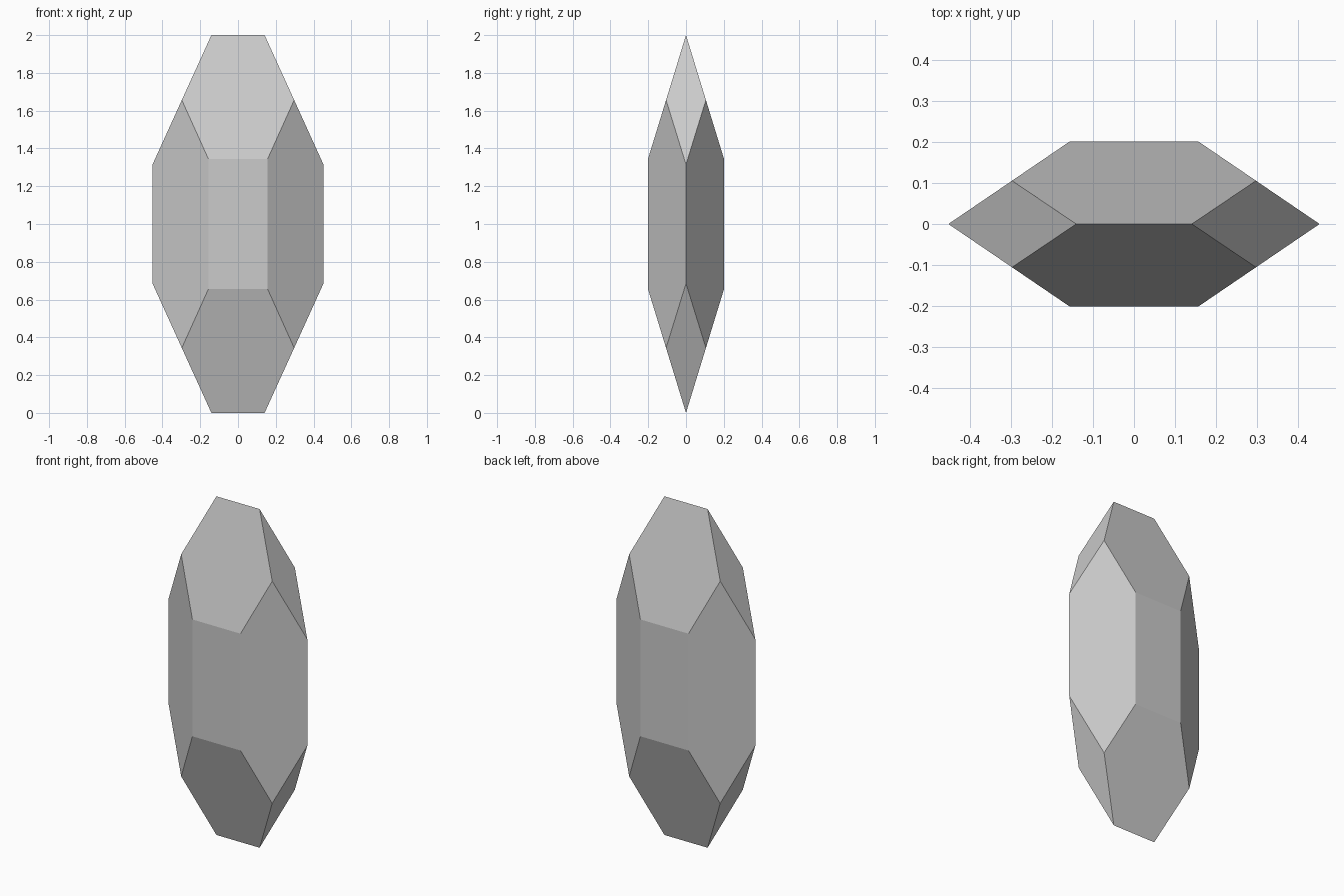
import bpy, bmesh
from mathutils import Vector
from itertools import product

if "Cube" in bpy.data.objects:
    bpy.data.objects.remove(bpy.data.objects["Cube"])

# Stone block: half width, half thickness and half height of the crystal
W, T, H = 0.4525, 0.201, 1.0
bm = bmesh.new()
bmesh.ops.create_cube(bm, size=2)
bmesh.ops.scale(bm, vec=(W * 1.2, T, H * 1.2), verts=bm.verts)

# Facet planes in one octant: (point on plane, outward normal)
facets = [
    ((0, 0, H), (0, 0.655, T)),              # broad end facets
    ((W, 0, 0), (T, 0.2955, 0)),             # long side facets
    ((W, 0, 0.315), (0.685, 0, 0.3115)),     # diamond corner facets
]


def cut(point, normal):
    """Slice off everything outside a plane and cap the opening."""
    res = bmesh.ops.bisect_plane(
        bm, geom=bm.verts[:] + bm.edges[:] + bm.faces[:], dist=1e-6,
        plane_co=point, plane_no=normal, clear_outer=True)
    edges = [e for e in bm.edges if e.is_boundary]
    if edges:
        bmesh.ops.holes_fill(bm, edges=edges, sides=0)


# Mirror every facet to all its distinct sides
done = set()
for point, normal in facets:
    for s in product((1, -1), repeat=3):
        p = tuple(a * b + 0.0 for a, b in zip(point, s))
        n = tuple(a * b + 0.0 for a, b in zip(normal, s))
        if n not in done:
            done.add(n)
            cut(Vector(p), Vector(n).normalized())

# Clean up and stand the crystal on the floor
bmesh.ops.remove_doubles(bm, verts=bm.verts, dist=1e-4)
bmesh.ops.recalc_face_normals(bm, faces=bm.faces)
bmesh.ops.translate(bm, vec=(0, 0, H), verts=bm.verts)

mesh = bpy.data.meshes.new("crystal")
bm.to_mesh(mesh)
bm.free()
bpy.context.collection.objects.link(bpy.data.objects.new("crystal", mesh))
